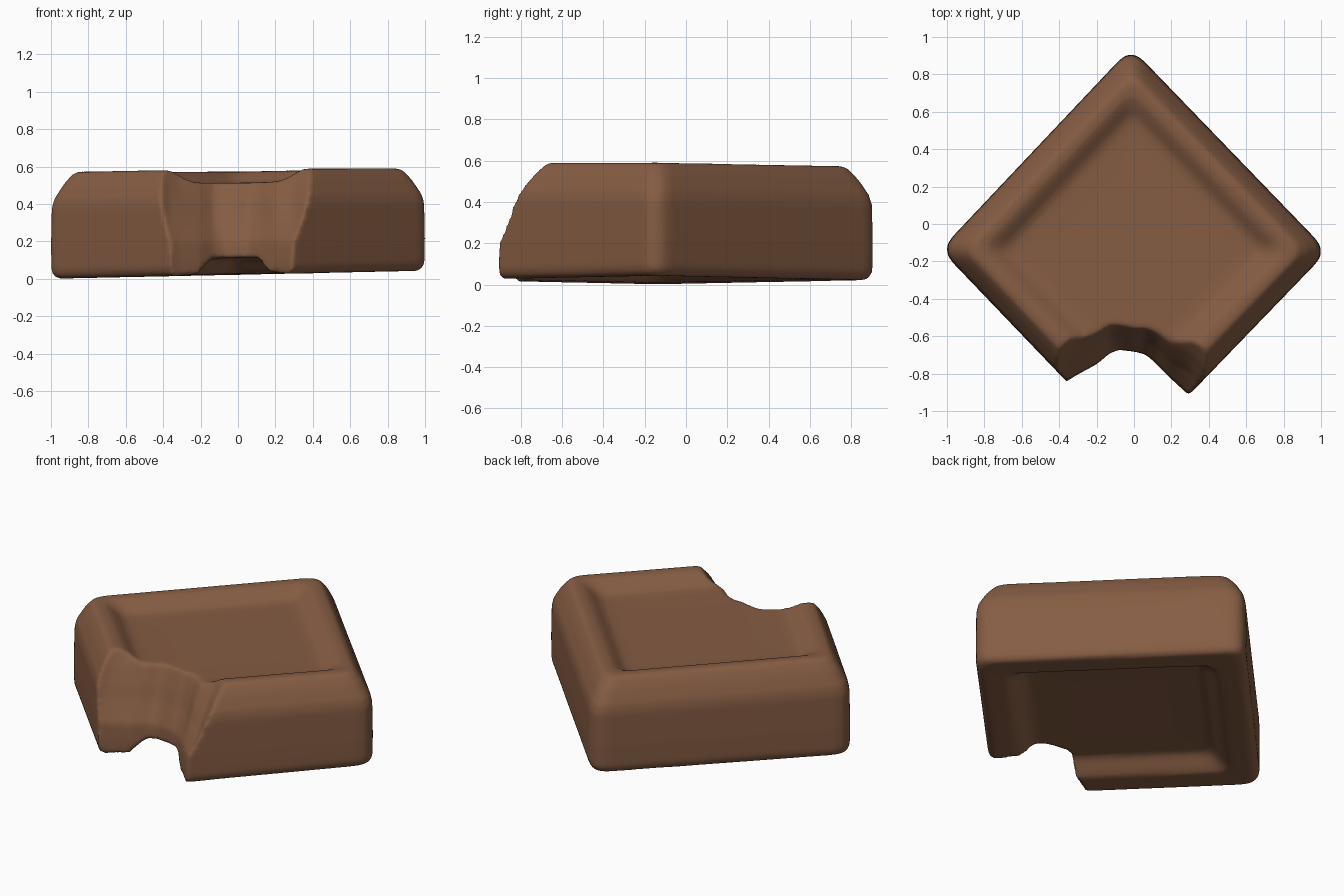
import bpy
import bmesh
import math
from mathutils import Vector

cube = bpy.data.objects.get("Cube")
if cube:
    bpy.data.objects.remove(cube, do_unlink=True)

brown = bpy.data.materials.new("milk_brown")
brown.use_nodes = True
brown.diffuse_color = (0.235, 0.108, 0.056, 1)
bsdf = brown.node_tree.nodes["Principled BSDF"]
bsdf.inputs["Base Color"].default_value = brown.diffuse_color
bsdf.inputs["Roughness"].default_value = 0.8


def loft(name, rings):
    """Closed solid skinned through rings of equal length, capped at both ends."""
    bm = bmesh.new()
    loops = [[bm.verts.new(p) for p in ring] for ring in rings]
    for low, high in zip(loops, loops[1:]):
        for i in range(len(low)):
            j = (i + 1) % len(low)
            bm.faces.new((low[i], low[j], high[j], high[i]))
    bm.faces.new(loops[0])
    bm.faces.new(loops[-1])
    bmesh.ops.recalc_face_normals(bm, faces=bm.faces)
    mesh = bpy.data.meshes.new(name)
    bm.to_mesh(mesh)
    bm.free()
    mesh.materials.append(brown)
    obj = bpy.data.objects.new(name, mesh)
    bpy.context.collection.objects.link(obj)
    return obj


# Diamond plan with softly rounded corners
centre = Vector((0, -0.135))
corners = [Vector(c) for c in ((1.036, -0.146), (-0.016, 0.943), (-1.036, -0.137), (0, -1.219))]
outline = []
for i, corner in enumerate(corners):
    start = corner.lerp(corners[i - 1], 0.066)
    end = corner.lerp(corners[(i + 1) % 4], 0.066)
    for step in range(5):
        t = step / 4
        outline.append(start.lerp(corner, t).lerp(corner.lerp(end, t), t))

# Section from the bottom recess, round the side, to the top recess: (scale, height)
section = [(0.4, 0.113), (0.63, 0.11), (0.67, 0.098), (0.74, 0.05), (0.78, 0.028),
           (0.95, 0.021), (0.982, 0.033), (0.998, 0.065), (1, 0.2), (0.996, 0.39),
           (0.982, 0.44), (0.93, 0.518), (0.88, 0.572), (0.84, 0.582), (0.78, 0.576),
           (0.735, 0.556), (0.69, 0.53), (0.65, 0.517), (0.58, 0.512), (0.4, 0.51)]
rings = []
for scale, z in section:
    ring = []
    for point in outline:
        p = centre + (point - centre) * scale
        ring.append((p.x, p.y, z + p.x * (0.022 - 0.02 * z) - 0.015 * z * p.y))
    rings.append(ring)
chocolate = loft("chocolate_square", rings)

# Bite: x, wall y at the bottom, wall y at the top
bite = [(-0.56, -1.1, -0.95), (-0.44, -0.94, -0.72), (-0.37, -0.85, -0.64),
        (-0.32, -0.815, -0.595), (-0.2, -0.75, -0.545), (-0.13, -0.695, -0.505),
        (-0.08, -0.675, -0.495), (0, -0.685, -0.515), (0.06, -0.7, -0.525),
        (0.12, -0.75, -0.535), (0.19, -0.82, -0.575), (0.25, -0.875, -0.595),
        (0.3, -0.925, -0.62), (0.38, -1.02, -0.69), (0.52, -1.17, -0.95)]
levels = [(-0.2, 0), (0.1, 0), (0.2, 0.04), (0.26, 0.2), (0.33, 0.38),
          (0.4, 0.52), (0.5, 0.76), (0.6, 1.08), (0.8, 1.2)]
rings = []
for z, t in levels:
    wall = []
    for i, (x, low, high) in enumerate(bite):
        # Faint tooth marks across the middle of the wall
        mark = 0.012 * math.sin(i * 1.7) * math.sin(math.pi * min(t, 1))
        wall.append((x, low + (high - low) * t + mark, z))
    rings.append(wall + [(0.7, -1.5, z), (-0.7, -1.5, z)])
cutter = loft("bite_cutter", rings)
cutter.hide_render = True

# Cut the bite, then melt the cut edges soft
boolean = chocolate.modifiers.new("bite", "BOOLEAN")
boolean.operation = "DIFFERENCE"
boolean.solver = "EXACT"
boolean.object = cutter
remesh = chocolate.modifiers.new("even_skin", "REMESH")
remesh.mode = "VOXEL"
remesh.voxel_size = 0.015
soften = chocolate.modifiers.new("soft_edges", "SMOOTH")
soften.factor = 0.5
soften.iterations = 5

bpy.ops.object.select_all(action="DESELECT")
chocolate.select_set(True)
bpy.context.view_layer.objects.active = chocolate
for name in ("bite", "even_skin", "soft_edges"):
    bpy.ops.object.modifier_apply(modifier=name)
bpy.data.objects.remove(cutter, do_unlink=True)
bpy.ops.object.shade_smooth()
